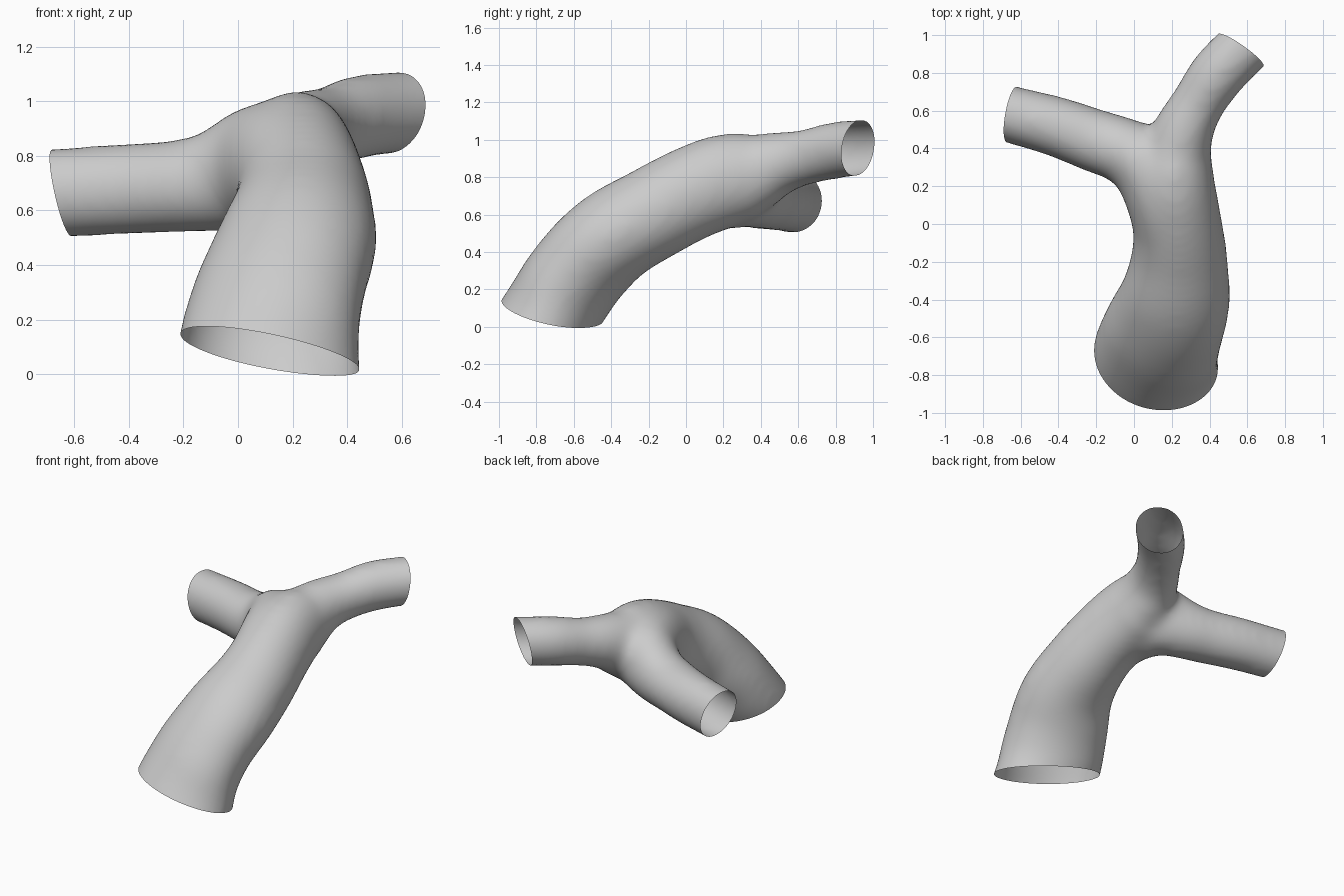
import bpy, bmesh, math
from mathutils import Vector

cube = bpy.data.objects.get("Cube")
if cube:
    bpy.data.objects.remove(cube)

SIDES, STEPS = 40, 6
GROW = 0.012  # makes up for the shrinkage of the smoothing


def spline(keys):
    """Catmull-Rom through rows of x, y, z, half width, half height."""
    keys = [Vector(k) for k in keys]
    pad = [2 * keys[0] - keys[1]] + keys + [2 * keys[-1] - keys[-2]]
    out = []
    for a, b, c, d in zip(pad, pad[1:], pad[2:], pad[3:]):
        for i in range(STEPS):
            t = i / STEPS
            out.append(0.5 * (2 * b + (c - a) * t + (2 * a - 5 * b + 4 * c - d) * t * t
                              + (3 * b - a - 3 * c + d) * t ** 3))
    return out + [keys[-1]]


def add_tube(bm, keys):
    """Closed elliptical tube along a curved centre line."""
    rows = spline(keys)
    rings = []
    for i, row in enumerate(rows):
        ahead = rows[min(i + 1, len(rows) - 1)]
        behind = rows[max(i - 1, 0)]
        t = Vector(ahead[:3]) - Vector(behind[:3])
        t.normalize()
        side = t.cross(Vector((0, 0, 1))).normalized()
        up = side.cross(t)
        ring = []
        for k in range(SIDES):
            a = math.tau * k / SIDES
            ring.append(bm.verts.new(Vector(row[:3])
                                     + side * math.cos(a) * (row[3] + GROW)
                                     + up * math.sin(a) * (row[4] + GROW)))
        rings.append(ring)
    for r, s in zip(rings, rings[1:]):
        for k in range(SIDES):
            j = (k + 1) % SIDES
            bm.faces.new((r[k], r[j], s[j], s[k]))
    bm.faces.new(rings[0][::-1])
    bm.faces.new(rings[-1])


# Trunk and two branches, each running past its open end
trunk = [(0.12, -0.88, -0.18, 0.335, 0.255), (0.11, -0.715, 0.085, 0.325, 0.25),
         (0.15, -0.575, 0.295, 0.31, 0.245), (0.215, -0.4, 0.475, 0.285, 0.245),
         (0.24, -0.18, 0.605, 0.245, 0.24), (0.23, 0.02, 0.71, 0.222, 0.24),
         (0.215, 0.2, 0.78, 0.205, 0.24), (0.215, 0.35, 0.81, 0.185, 0.22)]
left_branch = [(0.22, 0.15, 0.77, 0.195, 0.22), (0.225, 0.35, 0.82, 0.175, 0.205),
               (0.265, 0.5, 0.875, 0.15, 0.16), (0.34, 0.64, 0.907, 0.132, 0.138),
               (0.44, 0.79, 0.942, 0.14, 0.143), (0.565, 0.92, 0.957, 0.14, 0.14),
               (0.72, 1.06, 0.97, 0.14, 0.14)]
right_branch = [(0.23, -0.08, 0.68, 0.21, 0.22), (0.16, 0.13, 0.755, 0.192, 0.225),
                (0.07, 0.31, 0.755, 0.185, 0.22), (-0.07, 0.395, 0.71, 0.163, 0.18),
                (-0.2, 0.438, 0.69, 0.158, 0.161),
                (-0.4, 0.512, 0.678, 0.15, 0.157), (-0.65, 0.58, 0.665, 0.142, 0.154),
                (-0.88, 0.64, 0.65, 0.142, 0.154)]
bm = bmesh.new()
for path in (trunk, left_branch, right_branch):
    add_tube(bm, path)
bmesh.ops.recalc_face_normals(bm, faces=bm.faces)
mesh = bpy.data.meshes.new("branching_tube")
bm.to_mesh(mesh)
bm.free()
tube = bpy.data.objects.new("branching_tube", mesh)
bpy.context.collection.objects.link(tube)

# Fuse the tubes and soften the forks
fuse = tube.modifiers.new("fuse", 'REMESH')
fuse.mode = 'VOXEL'
fuse.voxel_size = 0.022
soften = tube.modifiers.new("soften", 'SMOOTH')
soften.factor = 0.5
soften.iterations = 36
bpy.context.view_layer.update()
graph = bpy.context.evaluated_depsgraph_get()
fused = bpy.data.meshes.new_from_object(tube.evaluated_get(graph))
tube.modifiers.clear()
tube.data = fused
fused.name = "branching_tube_surface"

# Slice the three ends open
bm = bmesh.new()
bm.from_mesh(fused)
for centre, normal in (((0.1, -0.73, 0.09), (-0.23, -0.24, -1)),
                       ((0.565, 0.92, 0.96), (0.57, 0.79, -0.18)),
                       ((-0.645, 0.585, 0.665), (-1, 0.18, -0.23))):
    bmesh.ops.bisect_plane(bm, geom=bm.verts[:] + bm.edges[:] + bm.faces[:],
                           plane_co=centre, plane_no=Vector(normal).normalized(),
                           clear_outer=True)
for f in bm.faces:
    f.smooth = True
bm.to_mesh(fused)
bm.free()

# Plain grey
grey = bpy.data.materials.new("plain_grey")
grey.use_nodes = True
colour = (0.6, 0.6, 0.6, 1)
grey.diffuse_color = colour
grey.node_tree.nodes["Principled BSDF"].inputs["Base Color"].default_value = colour
fused.materials.clear()
fused.materials.append(grey)
